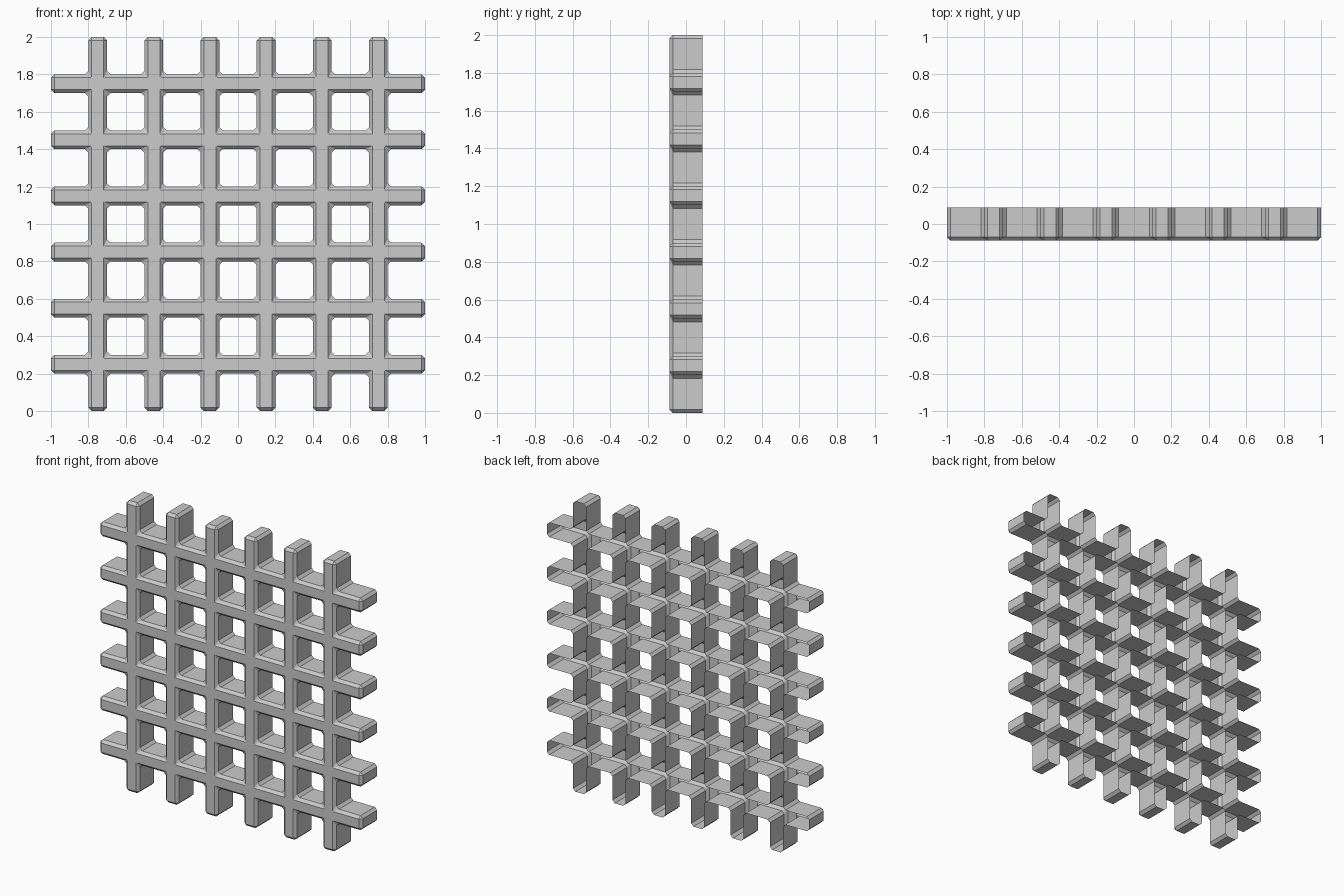
import bpy
import bmesh

cube = bpy.data.objects.get("Cube")
if cube:
    bpy.data.objects.remove(cube, do_unlink=True)

HALF_DEPTH = 0.0875
HALF_BAR = 0.05
CHAMFER = 0.018
PITCH = 0.3
BARS = 6

grey = bpy.data.materials.new("light grey")
grey.use_nodes = True
colour = (0.6, 0.6, 0.6, 1.0)
grey.diffuse_color = colour
grey.node_tree.nodes["Principled BSDF"].inputs["Base Color"].default_value = colour

# Grid lines: the two ends plus both sides of each bar
centres = [(i - (BARS - 1) / 2) * PITCH for i in range(BARS)]
lines = [-1.0] + [c + s * HALF_BAR for c in centres for s in (-1, 1)] + [1.0]

# Front sheet: keep cells that lie on a bar (odd columns or rows)
bm = bmesh.new()
verts = {}


def corner(i, k):
    if (i, k) not in verts:
        verts[i, k] = bm.verts.new((lines[i], -HALF_DEPTH, lines[k] + 1))
    return verts[i, k]


for i in range(len(lines) - 1):
    for k in range(len(lines) - 1):
        if i % 2 or k % 2:
            bm.faces.new([corner(i, k), corner(i + 1, k),
                          corner(i + 1, k + 1), corner(i, k + 1)])

# Side walls run to the open back
rim = [e for e in bm.edges if e.is_boundary]
walls = bmesh.ops.extrude_edge_only(bm, edges=rim)["geom"]
for v in walls:
    if isinstance(v, bmesh.types.BMVert):
        v.co.y = HALF_DEPTH
bmesh.ops.recalc_face_normals(bm, faces=bm.faces)
if sum(f.normal.y * f.calc_area() for f in bm.faces) > 0:
    bmesh.ops.reverse_faces(bm, faces=bm.faces)

# Chamfer every fold, inside and outside corners alike
folds = [e for e in bm.edges if e.is_manifold and e.calc_face_angle() > 1]
bmesh.ops.bevel(bm, geom=folds, offset=CHAMFER, offset_type='OFFSET',
                segments=1, profile=0.5, affect='EDGES')

mesh = bpy.data.meshes.new("lattice_grille")
bm.to_mesh(mesh)
bm.free()
mesh.materials.append(grey)
grille = bpy.data.objects.new("lattice_grille", mesh)
bpy.context.collection.objects.link(grille)
